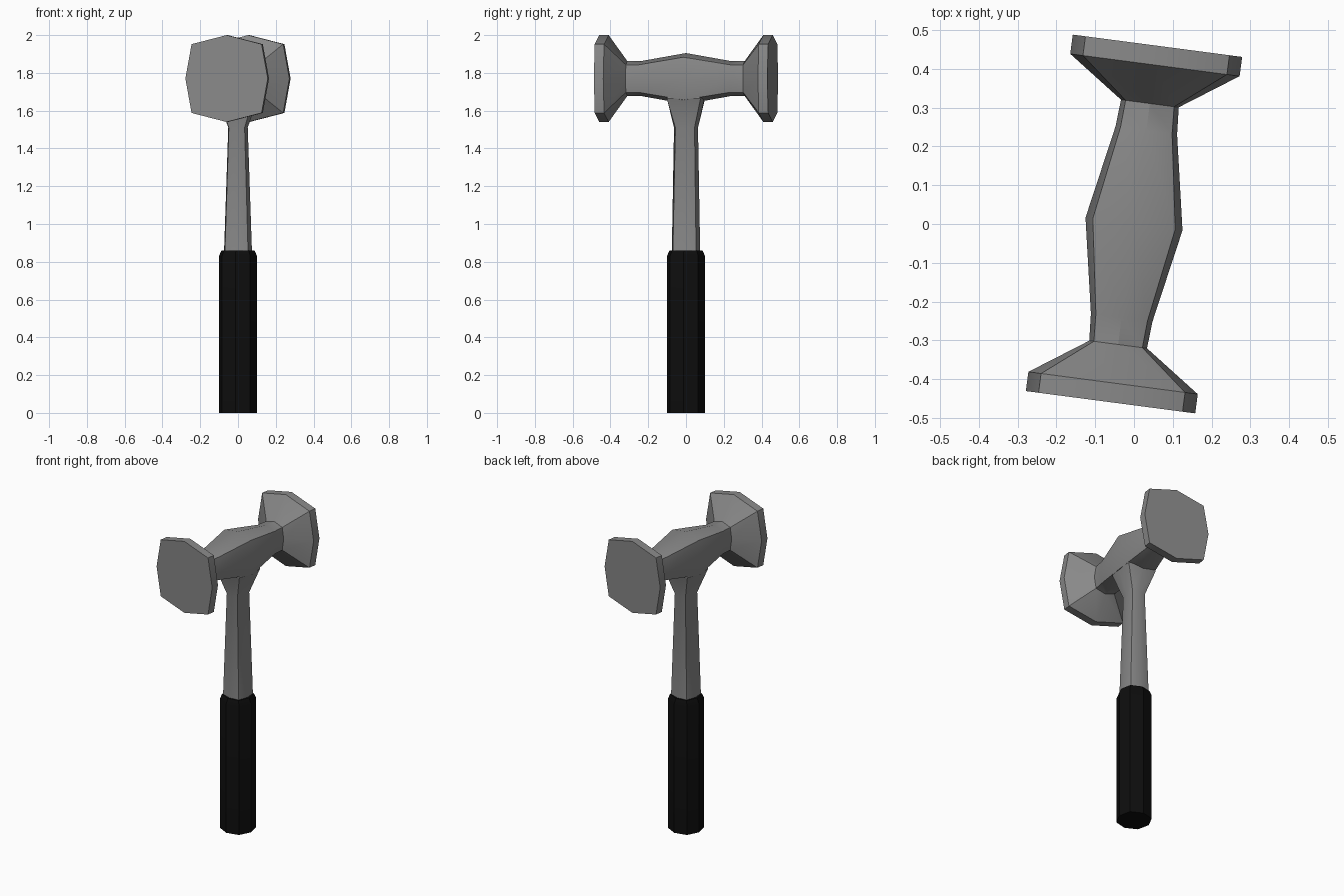
import bpy, bmesh, math
from mathutils import Matrix

cube = bpy.data.objects.get("Cube")
if cube:
    bpy.data.objects.remove(cube, do_unlink=True)

TURN = Matrix.Rotation(math.radians(-7.5), 4, 'Z')   # whole tool is turned slightly
HEAD_Z = 1.77


def make_material(name, value, rough):
    mat = bpy.data.materials.new(name)
    mat.use_nodes = True
    color = (value, value, value, 1)
    mat.diffuse_color = color
    bsdf = mat.node_tree.nodes["Principled BSDF"]
    bsdf.inputs["Base Color"].default_value = color
    bsdf.inputs["Roughness"].default_value = rough
    return mat


def ring(mid_u, mid_v, cor_u, cor_v):
    """Bulged square: four corners with a pushed-out point on each side."""
    return [(mid_u, 0), (cor_u, cor_v), (0, mid_v), (-cor_u, cor_v),
            (-mid_u, 0), (-cor_u, -cor_v), (0, -mid_v), (cor_u, -cor_v)]


def loft(name, stations, place, mat):
    """Skin a row of rings; each station is (distance, mid_u, mid_v, cor_u, cor_v)."""
    bm = bmesh.new()
    loops = [[bm.verts.new(place(u, v, d)) for u, v in ring(*size)]
             for d, *size in stations]
    for a, b in zip(loops, loops[1:]):
        for i in range(8):
            j = (i + 1) % 8
            bm.faces.new((a[i], a[j], b[j], b[i]))
    bm.faces.new(loops[0])
    bm.faces.new(loops[-1])
    bmesh.ops.recalc_face_normals(bm, faces=bm.faces)
    bm.transform(TURN)
    mesh = bpy.data.meshes.new(name)
    bm.to_mesh(mesh)
    bm.free()
    obj = bpy.data.objects.new(name, mesh)
    bpy.context.collection.objects.link(obj)
    mesh.materials.append(mat)
    bpy.ops.object.select_all(action='DESELECT')
    obj.select_set(True)
    bpy.context.view_layer.objects.active = obj
    bpy.ops.object.shade_smooth_by_angle(angle=math.radians(30))
    return obj


def upright(u, v, d):
    return (u, v, d)


def lengthwise(u, v, d):
    return (u, d, HEAD_Z + v)


steel = make_material("steel grey", 0.25, 0.5)
rubber = make_material("black rubber", 0.004, 0.7)

# Grip with a chamfered top
loft("grip", [
    (0, 0.102, 0.102, 0.075, 0.075),
    (0.83, 0.102, 0.102, 0.075, 0.075),
    (0.86, 0.088, 0.088, 0.066, 0.066),
], upright, rubber)

# Tapering neck that flares into the underside of the head
loft("neck", [
    (0.84, 0.075, 0.076, 0.062, 0.062),
    (1.51, 0.052, 0.064, 0.042, 0.051),
    (1.665, 0.106, 0.099, 0.093, 0.09),
    (1.72, 0.09, 0.08, 0.08, 0.07),
], upright, steel)

# Double-faced head: half profile from the middle outwards, then mirrored
half = [
    (0, 0.126, 0.135, 0.107, 0.113),
    (0.243, 0.08, 0.092, 0.067, 0.073),
    (0.313, 0.075, 0.092, 0.063, 0.073),
    (0.413, 0.22, 0.23, 0.187, 0.182),
    (0.463, 0.22, 0.23, 0.187, 0.182),
]
back = [(-s[0], *s[1:]) for s in reversed(half[1:])]
loft("head", back + half, lengthwise, steel)
